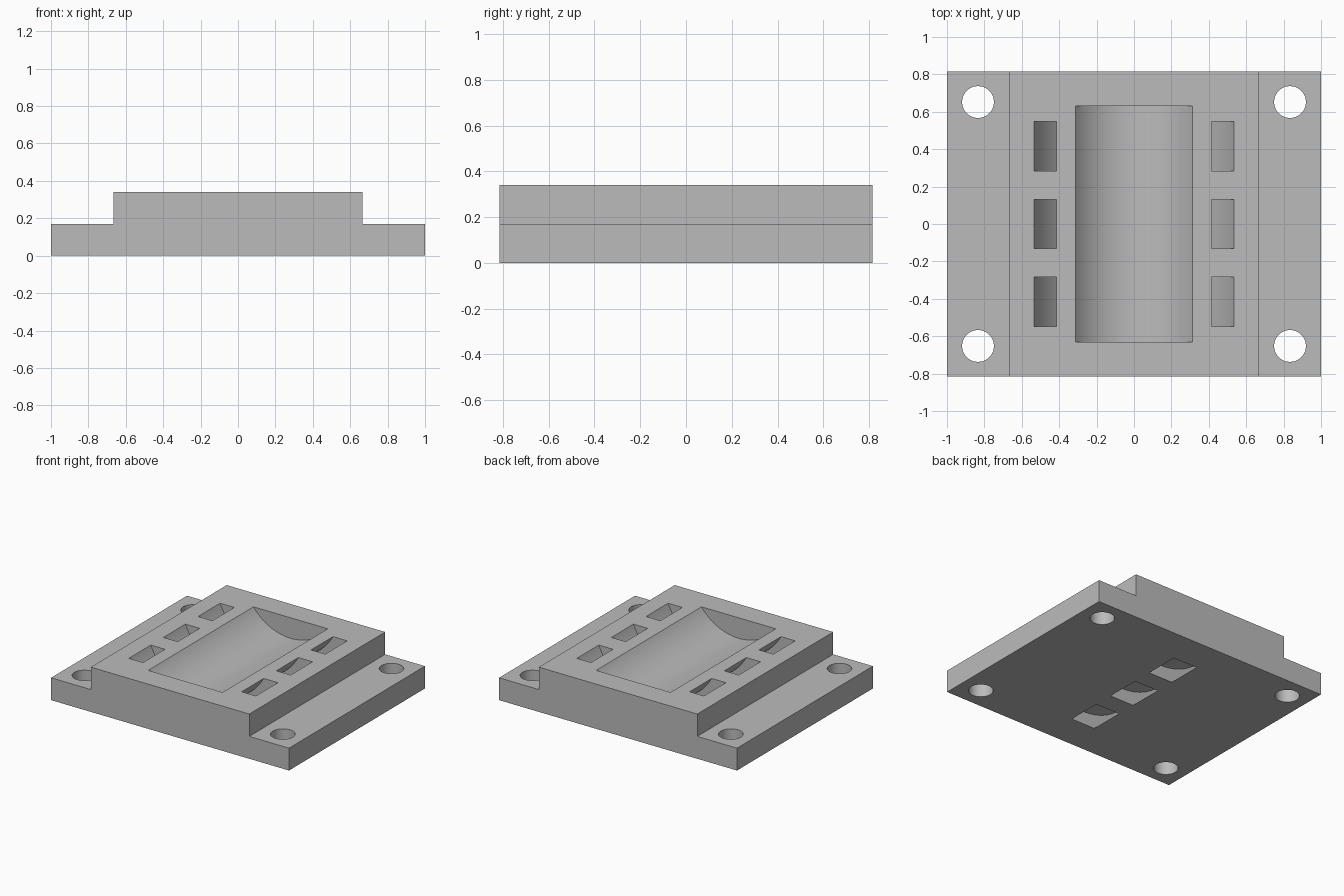
import bpy, bmesh, math

cube = bpy.data.objects.get("Cube")
if cube:
    bpy.data.objects.remove(cube, do_unlink=True)

WIDTH, DEPTH = 1.0, 0.816          # half sizes of the base
FLANGE_Z, TOP_Z, STEP_X = 0.17, 0.34, 0.666
AXIS_Z = 0.575                     # shared axis of the cradle and tie tunnels

grey = bpy.data.materials.new("plain grey")
grey.use_nodes = True
colour = (0.5, 0.5, 0.5, 1)
grey.diffuse_color = colour
grey.node_tree.nodes["Principled BSDF"].inputs["Base Color"].default_value = colour


def extrude_profile(name, points, y, half):
    """Solid with an xz profile, running from y - half to y + half."""
    bm = bmesh.new()
    face = bm.faces.new([bm.verts.new((px, y - half, pz)) for px, pz in points])
    moved = bmesh.ops.extrude_face_region(bm, geom=[face])["geom"]
    verts = [v for v in moved if isinstance(v, bmesh.types.BMVert)]
    bmesh.ops.translate(bm, verts=verts, vec=(0, 2 * half, 0))
    bmesh.ops.recalc_face_normals(bm, faces=bm.faces)
    mesh = bpy.data.meshes.new(name)
    bm.to_mesh(mesh)
    bm.free()
    mesh.materials.append(grey)
    obj = bpy.data.objects.new(name, mesh)
    bpy.context.collection.objects.link(obj)
    return obj


def lower_arc(radius, steps=64):
    angles = [math.pi * (1 + i / steps) for i in range(steps + 1)]
    return [(radius * math.cos(a), AXIS_Z + radius * math.sin(a)) for a in angles]


# Stepped body: raised middle block with a mounting flange on each side
right = [(WIDTH, 0), (WIDTH, FLANGE_Z), (STEP_X, FLANGE_Z), (STEP_X, TOP_Z)]
body = extrude_profile("saddle_mount", right + [(-x, z) for x, z in reversed(right)], 0, DEPTH)

# Cradle trough
cutters = [extrude_profile("cradle_cutter", lower_arc(0.391), 0, 0.632)]

# Curved tie tunnels, open at the top on both sides and under the base
ring = lower_arc(0.584) + lower_arc(0.477)[::-1]
for y in (-0.416, 0, 0.416):
    cutters.append(extrude_profile("tie_tunnel_cutter", ring, y, 0.132))

# Screw holes in the flange corners
for x in (-0.834, 0.834):
    for y in (-0.652, 0.652):
        bpy.ops.mesh.primitive_cylinder_add(vertices=64, radius=0.085, depth=1, location=(x, y, 0))
        hole = bpy.context.object
        hole.name = "screw_hole_cutter"
        hole.data.materials.append(grey)
        cutters.append(hole)

bpy.ops.object.select_all(action="DESELECT")
bpy.context.view_layer.objects.active = body
body.select_set(True)
for cutter in cutters:
    cutter.hide_render = True
    cut = body.modifiers.new("cut", "BOOLEAN")
    cut.operation = "DIFFERENCE"
    cut.solver = "EXACT"
    cut.object = cutter
    bpy.ops.object.modifier_apply(modifier=cut.name)
    bpy.data.objects.remove(cutter, do_unlink=True)

bpy.ops.object.shade_smooth_by_angle(angle=math.radians(30))
